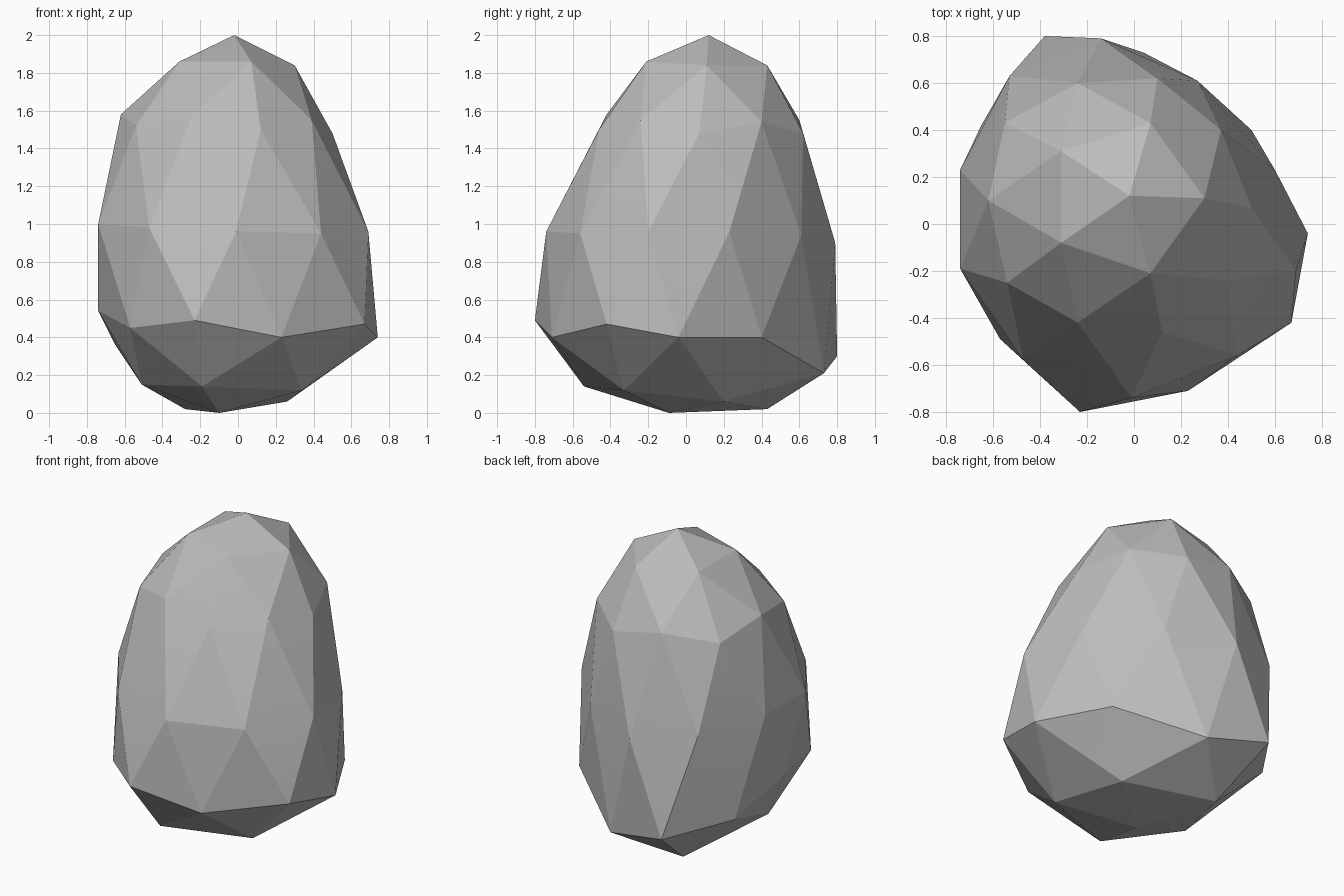
import bpy
import bmesh
import math

# Remove the default cube only
default_cube = bpy.data.objects.get("Cube")
if default_cube:
    bpy.data.objects.remove(default_cube, do_unlink=True)

# Stone colour
stone_grey = bpy.data.materials.new("stone_grey")
stone_grey.use_nodes = True
colour = (0.5, 0.5, 0.5, 1)
stone_grey.diffuse_color = colour
shader = next(n for n in stone_grey.node_tree.nodes if n.type == "BSDF_PRINCIPLED")
shader.inputs["Base Color"].default_value = colour

# Uneven rings of the boulder, each counter-clockwise from the front
top_point = (-.02, .12, 2)
crown = [(.07, -.21, 1.86), (.3, .11, 1.84), (.07, .43, 1.84),
         (-.31, .31, 1.86), (-.31, -.08, 1.86)]
shoulder = [(.12, -.46, 1.5), (.39, -.24, 1.55), (.5, .07, 1.48), (.37, .4, 1.54),
            (.1, .62, 1.48), (-.24, .6, 1.55), (-.55, .43, 1.5), (-.62, .1, 1.58),
            (-.54, -.25, 1.52), (-.24, -.42, 1.58)]
waist = [(.44, -.56, .95), (.69, -.2, .96), (.6, .23, .96), (.27, .61, .94),
         (-.14, .79, .9), (-.53, .63, .96), (-.74, .23, 1), (-.74, -.19, 1),
         (-.47, -.58, .98), (-.01, -.74, .96)]
belly = [(.23, -.71, .4), (.67, -.42, .47), (.74, -.04, .4), (.5, .4, .4),
         (.04, .73, .21), (-.38, .8, .3), (-.65, .42, .36), (-.74, .02, .54),
         (-.57, -.49, .45), (-.23, -.8, .49)]
foot = [(.34, -.33, .12), (.26, .2, .06), (-.28, .43, .02),
        (-.51, -.13, .15), (-.19, -.54, .14)]
bottom_point = (-.1, -.09, 0)

bm = bmesh.new()


def add_ring(points):
    return [bm.verts.new(p) for p in points]


def fan(tip, ring):
    """Close a ring with triangles to one tip."""
    for i, v in enumerate(ring):
        bm.faces.new((tip, ring[i - 1], v))


def band(ring_a, ring_b):
    """Join equal rings, ring_b being half a step ahead of ring_a."""
    count = len(ring_a)
    for i in range(count):
        j = (i + 1) % count
        bm.faces.new((ring_a[i], ring_b[i], ring_a[j]))
        bm.faces.new((ring_a[j], ring_b[i], ring_b[j]))


def cap_band(small, large, shift):
    """Join a ring to one with twice its points."""
    count = len(large)
    for i, v in enumerate(small):
        k = 2 * i + shift
        before, here, after = (large[n % count] for n in (k - 1, k, k + 1))
        bm.faces.new((v, before, here))
        bm.faces.new((v, here, after))
        bm.faces.new((v, after, small[(i + 1) % len(small)]))


# Boulder skin from crown to foot
rings = [add_ring(r) for r in (crown, shoulder, waist, belly, foot)]
crown_v, shoulder_v, waist_v, belly_v, foot_v = rings
fan(bm.verts.new(top_point), crown_v)
cap_band(crown_v, shoulder_v, 0)
band(shoulder_v, waist_v)
band(waist_v, belly_v[1:] + belly_v[:1])
cap_band(foot_v, belly_v, 1)
fan(bm.verts.new(bottom_point), foot_v)
bmesh.ops.recalc_face_normals(bm, faces=bm.faces)

mesh = bpy.data.meshes.new("boulder")
bm.to_mesh(mesh)
bm.free()
mesh.materials.append(stone_grey)
boulder = bpy.data.objects.new("boulder", mesh)
bpy.context.collection.objects.link(boulder)

# Keep the facets crisp and blend only the nearly flat joins
bpy.ops.object.select_all(action="DESELECT")
boulder.select_set(True)
bpy.context.view_layer.objects.active = boulder
bpy.ops.object.shade_smooth_by_angle(angle=math.radians(10))
